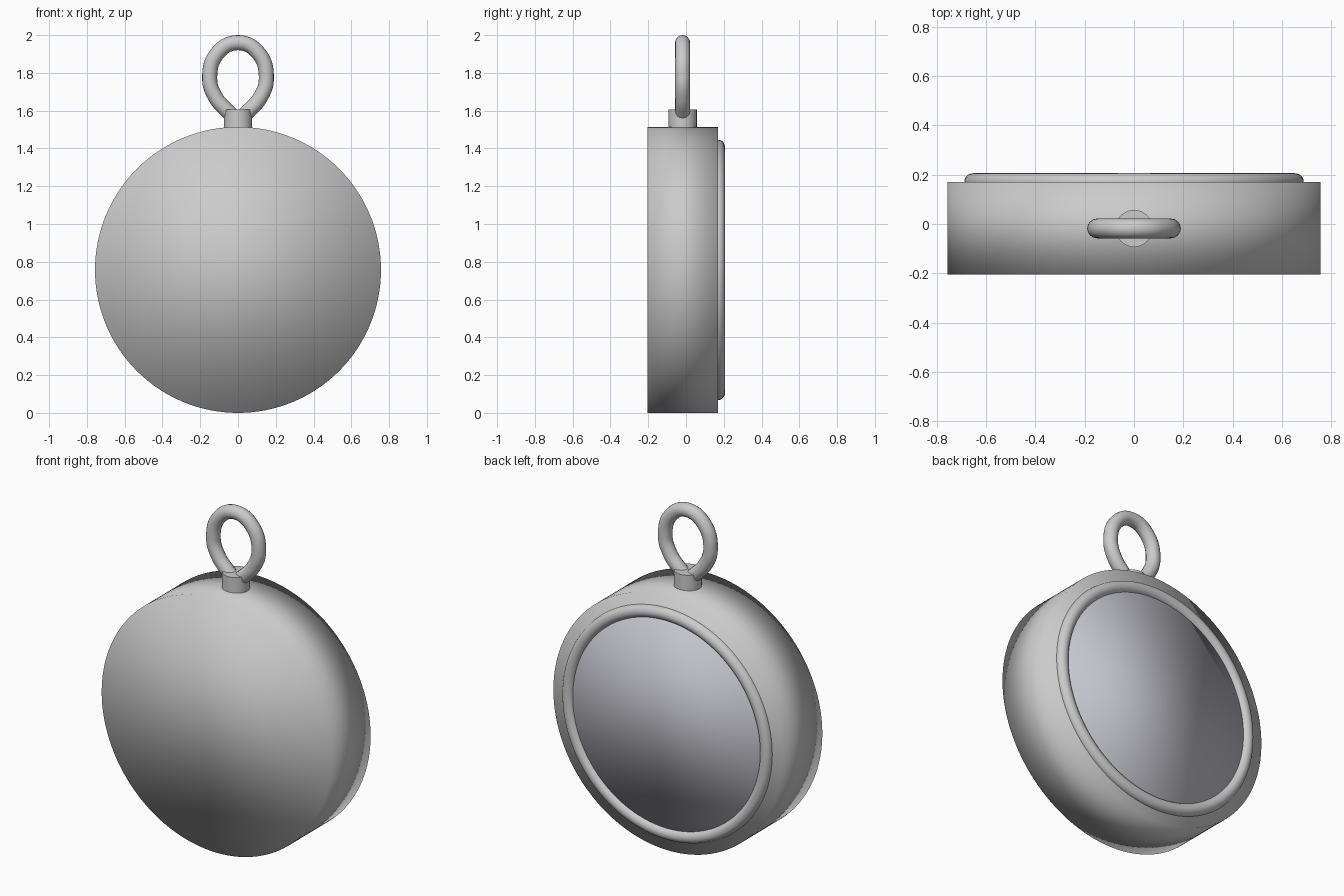
import bpy
from math import pi

if "Cube" in bpy.data.objects:
    bpy.data.objects.remove(bpy.data.objects["Cube"])

R = 0.757          # case radius, also its centre height
STEM_Y = -0.018    # depth of stem and loop


def cylinder(name, radius, y0, y1, z, verts=128):
    """Smooth disc whose axis runs along y."""
    bpy.ops.mesh.primitive_cylinder_add(
        vertices=verts, radius=radius, depth=y1 - y0,
        location=(0, (y0 + y1) / 2, z), rotation=(pi / 2, 0, 0))
    ob = bpy.context.object
    ob.name = name
    bpy.ops.object.shade_smooth()
    return ob


# Round case with soft shading across its rim
cylinder("case", R, -0.205, 0.17, R)

# Glass disc set inside the bezel
glass = cylinder("glass", 0.645, 0.14, 0.183, R)
mat = bpy.data.materials.new("glass_grey")
mat.diffuse_color = (0.56, 0.56, 0.62, 1)
mat.use_nodes = True
mat.node_tree.nodes["Principled BSDF"].inputs["Base Color"].default_value = mat.diffuse_color
glass.data.materials.append(mat)

# Rounded bezel ring on the back face
bpy.ops.mesh.primitive_torus_add(
    major_radius=0.653, minor_radius=0.036, major_segments=128,
    minor_segments=24, location=(0, 0.17, R), rotation=(pi / 2, 0, 0))
bpy.context.object.name = "bezel"
bpy.ops.object.shade_smooth()

# Short stem on top of the case
bpy.ops.mesh.primitive_cylinder_add(
    vertices=48, radius=0.075, depth=0.145, location=(0, STEM_Y, 1.5325))
bpy.context.object.name = "stem"
bpy.ops.object.shade_smooth_by_angle()

# Teardrop hanging loop: half path mirrored, swept as a round tube
half = [(0.015, 1.56), (0.055, 1.597), (0.118, 1.67), (0.150, 1.77),
        (0.108, 1.905)]
path = half + [(0, 1.96)] + [(-x, z) for x, z in reversed(half)]
curve = bpy.data.curves.new("loop", 'CURVE')
curve.dimensions = '3D'
curve.bevel_depth = 0.04
curve.bevel_resolution = 6
curve.use_fill_caps = True
spline = curve.splines.new('BEZIER')
spline.resolution_u = 12
spline.bezier_points.add(len(path) - 1)
for p, (x, z) in zip(spline.bezier_points, path):
    p.co = (x, STEM_Y, z)
    p.handle_left_type = p.handle_right_type = 'AUTO'
loop = bpy.data.objects.new("loop", curve)
bpy.context.collection.objects.link(loop)
bpy.ops.object.select_all(action='DESELECT')
loop.select_set(True)
bpy.context.view_layer.objects.active = loop
bpy.ops.object.convert(target='MESH')
bpy.ops.object.shade_smooth_by_angle()
